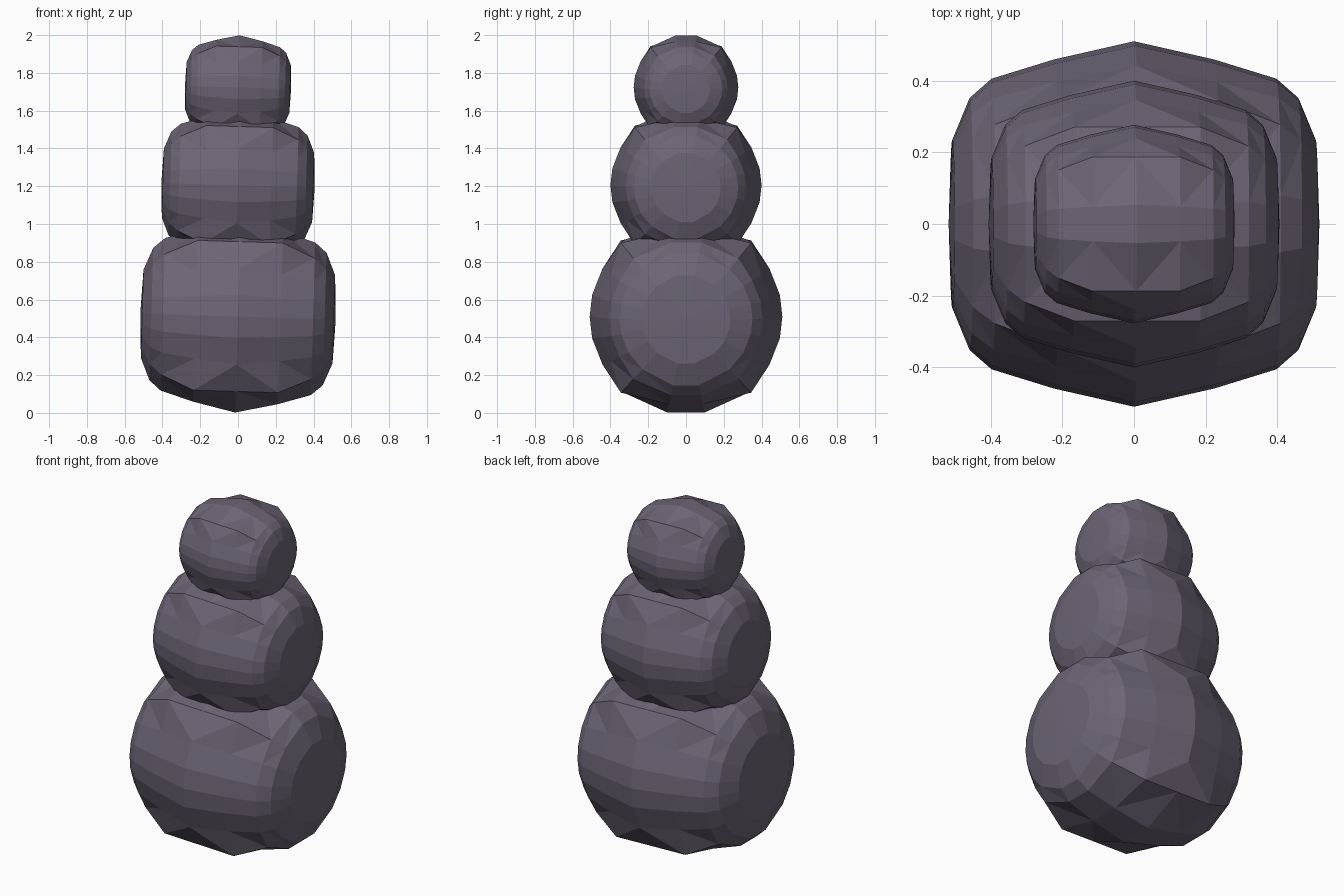
import bpy, bmesh
from math import sin, cos, radians
from mathutils import Matrix

if "Cube" in bpy.data.objects:
    bpy.data.objects.remove(bpy.data.objects["Cube"])

mat = bpy.data.materials.new("dusky_plum")
mat.diffuse_color = (0.15, 0.13, 0.18, 1)
mat.use_nodes = True
mat.node_tree.nodes["Principled BSDF"].inputs["Base Color"].default_value = mat.diffuse_color

# Uneven facet angles round the x axis, measured from straight up
quarter = [11, 41, 60, 77]
half = quarter + [90] + [180 - a for a in reversed(quarter)]
angles = half + [360 - a for a in reversed(half)]

# Half profile along x for a unit ball: position, radius, radius on the diagonal
half_profile = [(0.44, 0.90, 1.03), (0.78, 0.795, 0.83), (0.90, 0.69, 0.69), (0.995, 0.46, 0.46)]
profile = [(-x, r, d) for x, r, d in reversed(half_profile)] + [(0, 1.0, 1.03)] + half_profile


def ball(name, radius, z):
    bm = bmesh.new()
    rings = []
    for x, r, diag in profile:
        ring = []
        for a in angles:
            rad = r
            if a % 180 in (41, 139):
                rad = diag
            elif a % 180 in (11, 169):
                rad = r * 1.015
            ring.append(bm.verts.new((x, rad * sin(radians(a)), rad * cos(radians(a)))))
        rings.append(ring)
    n = len(angles)
    for lo, hi in zip(rings, rings[1:]):
        for i in range(n):
            j = (i + 1) % n
            bm.faces.new((lo[i], lo[j], hi[j], hi[i]))
    # Shallow points at the two ends
    for ring, x in ((rings[0], -1.015), (rings[-1], 1.015)):
        tip = bm.verts.new((x, 0, 0))
        for i in range(n):
            bm.faces.new((ring[i], ring[(i + 1) % n], tip))
    bmesh.ops.triangulate(bm, faces=[f for f in bm.faces if len(f.verts) > 3])
    bmesh.ops.recalc_face_normals(bm, faces=bm.faces)
    # Slight sideways lean of each ball
    bmesh.ops.transform(bm, verts=bm.verts, matrix=Matrix.Translation((0, 0, z))
                        @ Matrix.Rotation(0.03, 4, 'Y') @ Matrix.Scale(radius, 4))
    mesh = bpy.data.meshes.new(name)
    bm.to_mesh(mesh)
    bm.free()
    mesh.materials.append(mat)
    obj = bpy.data.objects.new(name, mesh)
    bpy.context.collection.objects.link(obj)


# Three stacked, overlapping balls
ball("bottom_ball", 0.51, 0.51)
ball("middle_ball", 0.40, 1.205)
ball("head_ball", 0.277, 1.723)
